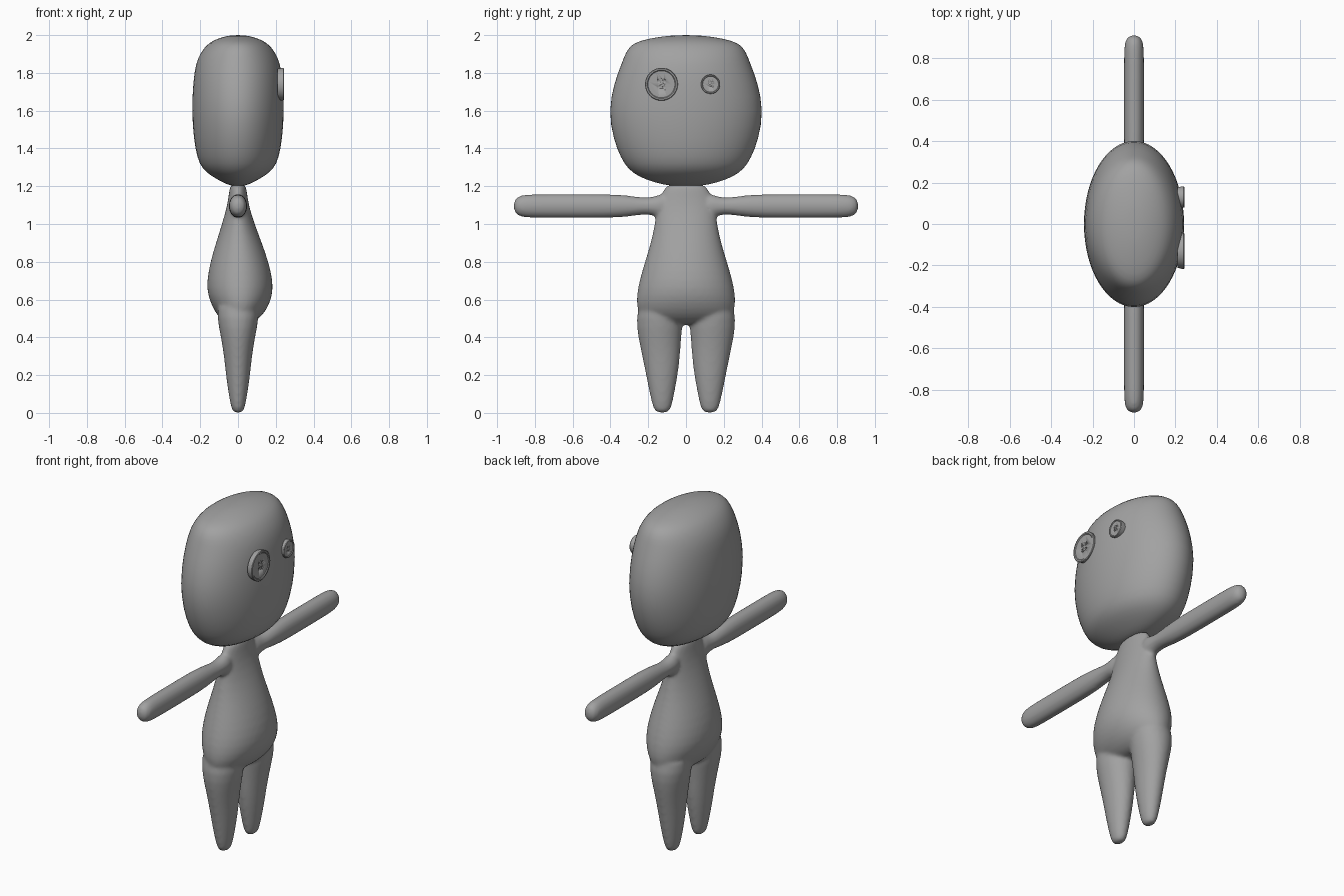
import bpy, bmesh, math
from mathutils import Vector

if "Cube" in bpy.data.objects:
    bpy.data.objects.remove(bpy.data.objects["Cube"])

grey = bpy.data.materials.new("doll_grey")
grey.diffuse_color = (0.36, 0.36, 0.36, 1)
grey.use_nodes = True
grey.node_tree.nodes["Principled BSDF"].inputs["Base Color"].default_value = grey.diffuse_color
SEG = 32


def loft(bm, rings, axis="z"):
    """Skin ellipses (centre, half width, half depth) lying across the axis."""
    loops = []
    for c, a, b in rings:
        loop = []
        for i in range(SEG):
            t = 2 * math.pi * i / SEG
            p, q = a * math.cos(t), b * math.sin(t)
            off = {"z": (p, q, 0), "y": (p, 0, q), "x": (0, p, q)}[axis]
            loop.append(bm.verts.new(Vector(c) + Vector(off)))
        loops.append(loop)
    for l0, l1 in zip(loops, loops[1:]):
        for i in range(SEG):
            j = (i + 1) % SEG
            bm.faces.new((l0[i], l0[j], l1[j], l1[i]))
    bm.faces.new(loops[0])
    bm.faces.new(loops[-1])


def finish(bm, name):
    bmesh.ops.recalc_face_normals(bm, faces=bm.faces[:])
    for f in bm.faces:
        f.smooth = True
    me = bpy.data.meshes.new(name)
    bm.to_mesh(me)
    bm.free()
    me.materials.append(grey)
    ob = bpy.data.objects.new(name, me)
    bpy.context.collection.objects.link(ob)
    return ob


def subdivide(ob, level):
    m = ob.modifiers.new("round", "SUBSURF")
    m.levels = m.render_levels = level


# Head: (z, half x, half y)
head_profile = [
    (2.0, .03, .06), (1.99, .085, .15), (1.97, .135, .25), (1.945, .17, .295),
    (1.905, .2, .322), (1.85, .225, .342), (1.75, .239, .382), (1.6, .246, .413),
    (1.45, .236, .387), (1.35, .217, .347), (1.29, .19, .308), (1.25, .135, .25),
    (1.22, .08, .17), (1.2, .035, .08)]
bm = bmesh.new()
loft(bm, [((0, 0, z), a, b) for z, a, b in head_profile])
subdivide(finish(bm, "head"), 1)

# Body: torso, legs and arms fused into one soft skin
bm = bmesh.new()
# torso: (z, back x, front x, half y)
torso = [
    (1.215, -.04, .04, .105), (1.18, -.046, .046, .12), (1.1, -.056, .056, .155),
    (1.0, -.085, .088, .165), (.9, -.117, .127, .187), (.8, -.147, .162, .218),
    (.7, -.166, .186, .248), (.62, -.162, .184, .263), (.55, -.13, .155, .262),
    (.5, -.1, .115, .235), (.465, -.05, .06, .17)]
loft(bm, [(((lo + hi) / 2, 0, z), (hi - lo) / 2, w) for z, lo, hi, w in torso])
# leg: (z, half x, inner y, outer y)
leg = [
    (.62, .11, .06, .24), (.5, .112, .012, .267), (.4, .09, .026, .253),
    (.3, .074, .031, .232), (.2, .064, .043, .212), (.1, .05, .062, .192),
    (.04, .039, .074, .178), (.012, .03, .085, .168), (0, .018, .1, .15)]
# arm: (y, half x, half z)
arm = [
    (.1, .046, .07), (.15, .044, .058), (.2, .042, .042), (.26, .044, .05),
    (.33, .048, .059), (.42, .049, .064), (.6, .049, .064), (.8, .049, .064),
    (.87, .047, .06), (.9, .036, .045), (.912, .018, .022)]
for s in (-1, 1):
    loft(bm, [((0, s * (i + o) / 2, z), a, (o - i) / 2) for z, a, i, o in leg])
    loft(bm, [((0, s * y, 1.095), a, b) for y, a, b in arm], "y")
body = finish(bm, "body")
subdivide(body, 1)
m = body.modifiers.new("fuse", "REMESH")
m.mode = "VOXEL"
m.voxel_size = 0.01
m.use_smooth_shade = True
m = body.modifiers.new("soften", "SMOOTH")
m.factor = 0.5
m.iterations = 8


# Button eyes: rimmed disc with four thread holes
def button(name, y, z, r):
    bm = bmesh.new()
    prof = [(.21, .94), (.234, 1), (.24, 1), (.243, .96), (.243, .87), (.239, .82)]
    loft(bm, [((x, y, z), r * k, r * k) for x, k in prof], "x")
    ob = finish(bm, name)
    bm = bmesh.new()
    d, h = r * .17, r * .09
    for sy in (-1, 1):
        for sz in (-1, 1):
            c = (y + sy * d, z + sz * d)
            loft(bm, [((x, *c), h, h) for x in (.232, .25)], "x")
    cutter = finish(bm, name + "_hole_cutter")
    cutter.hide_render = True
    cutter.hide_viewport = True
    m = ob.modifiers.new("holes", "BOOLEAN")
    m.operation = "DIFFERENCE"
    m.object = cutter
    bpy.ops.object.select_all(action="DESELECT")
    bpy.context.view_layer.objects.active = ob
    ob.select_set(True)
    bpy.ops.object.shade_smooth_by_angle(angle=math.radians(30))


button("large_button_eye", -.13, 1.74, .087)
button("small_button_eye", .13, 1.74, .051)
